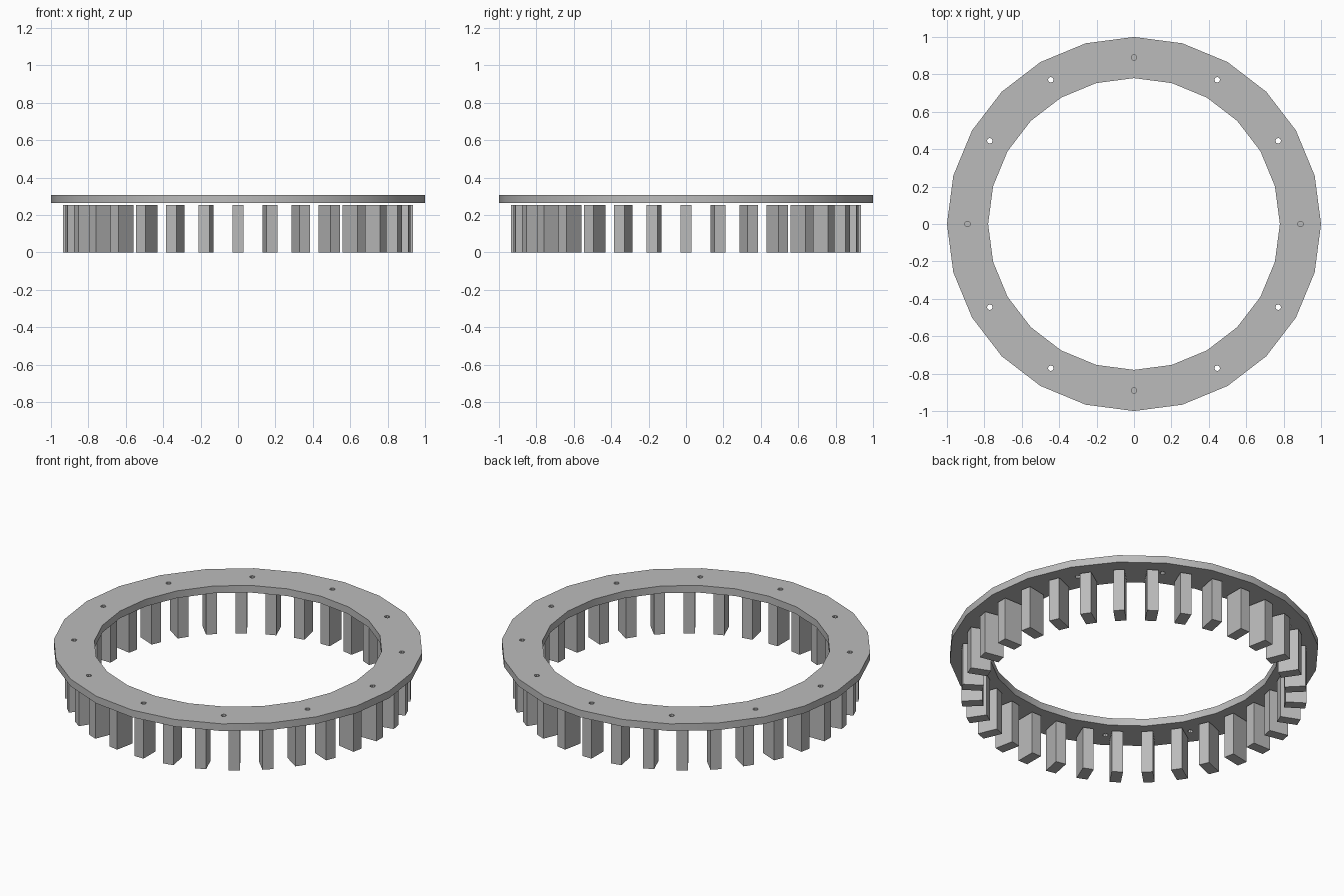
import bpy
import bmesh
from math import cos, sin, pi, radians
from mathutils import Matrix, Vector

cube = bpy.data.objects.get("Cube")
if cube:
    bpy.data.objects.remove(cube, do_unlink=True)

RING_BOTTOM, RING_TOP = 0.264, 0.307
POST_HEIGHT = 0.254

# One plain grey for the whole model
grey = bpy.data.materials.new("plain grey")
grey.use_nodes = True
colour = (0.5, 0.5, 0.5, 1)
grey.diffuse_color = colour
grey.node_tree.nodes["Principled BSDF"].inputs["Base Color"].default_value = colour


def add_object(name, bm):
    mesh = bpy.data.meshes.new(name)
    bmesh.ops.recalc_face_normals(bm, faces=bm.faces)
    bm.to_mesh(mesh)
    bm.free()
    mesh.materials.append(grey)
    obj = bpy.data.objects.new(name, mesh)
    bpy.context.collection.objects.link(obj)
    return obj


def add_loop(bm, centre, radius, sides):
    """Closed polygon outline lying at the underside of the ring."""
    verts = [bm.verts.new((centre.x + radius * cos(2 * pi * i / sides),
                           centre.y + radius * sin(2 * pi * i / sides),
                           RING_BOTTOM)) for i in range(sides)]
    return [bm.edges.new((verts[i - 1], verts[i])) for i in range(sides)]


# Flat ring with twelve bolt holes: fill the outlines, then extrude upwards
bm = bmesh.new()
origin = Vector((0, 0))
edges = add_loop(bm, origin, 1.0, 24) + add_loop(bm, origin, 0.78, 24)
for i in range(12):
    angle = 2 * pi * i / 12
    edges += add_loop(bm, Vector((cos(angle), sin(angle))) * 0.89, 0.015, 8)
bmesh.ops.triangle_fill(bm, edges=edges, use_beauty=True, normal=(0, 0, 1))
grown = bmesh.ops.extrude_face_region(bm, geom=bm.faces[:], use_keep_orig=True)
top = [v for v in grown["geom"] if isinstance(v, bmesh.types.BMVert)]
bmesh.ops.translate(bm, verts=top, vec=(0, 0, RING_TOP - RING_BOTTOM))
ring = add_object("mounting_ring", bm)

# Soft shading round the rim, crisp top and bottom edges
bpy.ops.object.select_all(action="DESELECT")
ring.select_set(True)
bpy.context.view_layer.objects.active = ring
bpy.ops.object.shade_smooth_by_angle(angle=radians(30))

# Circle of separate rectangular posts just below the ring
POSTS = 32
bm = bmesh.new()
for i in range(POSTS):
    place = (Matrix.Rotation(2 * pi * i / POSTS, 4, "Z")
             @ Matrix.Translation((0.878, 0, POST_HEIGHT / 2))
             @ Matrix.Diagonal((0.114, 0.061, POST_HEIGHT, 1)))
    bmesh.ops.create_cube(bm, size=1, matrix=place)
add_object("posts", bm)
